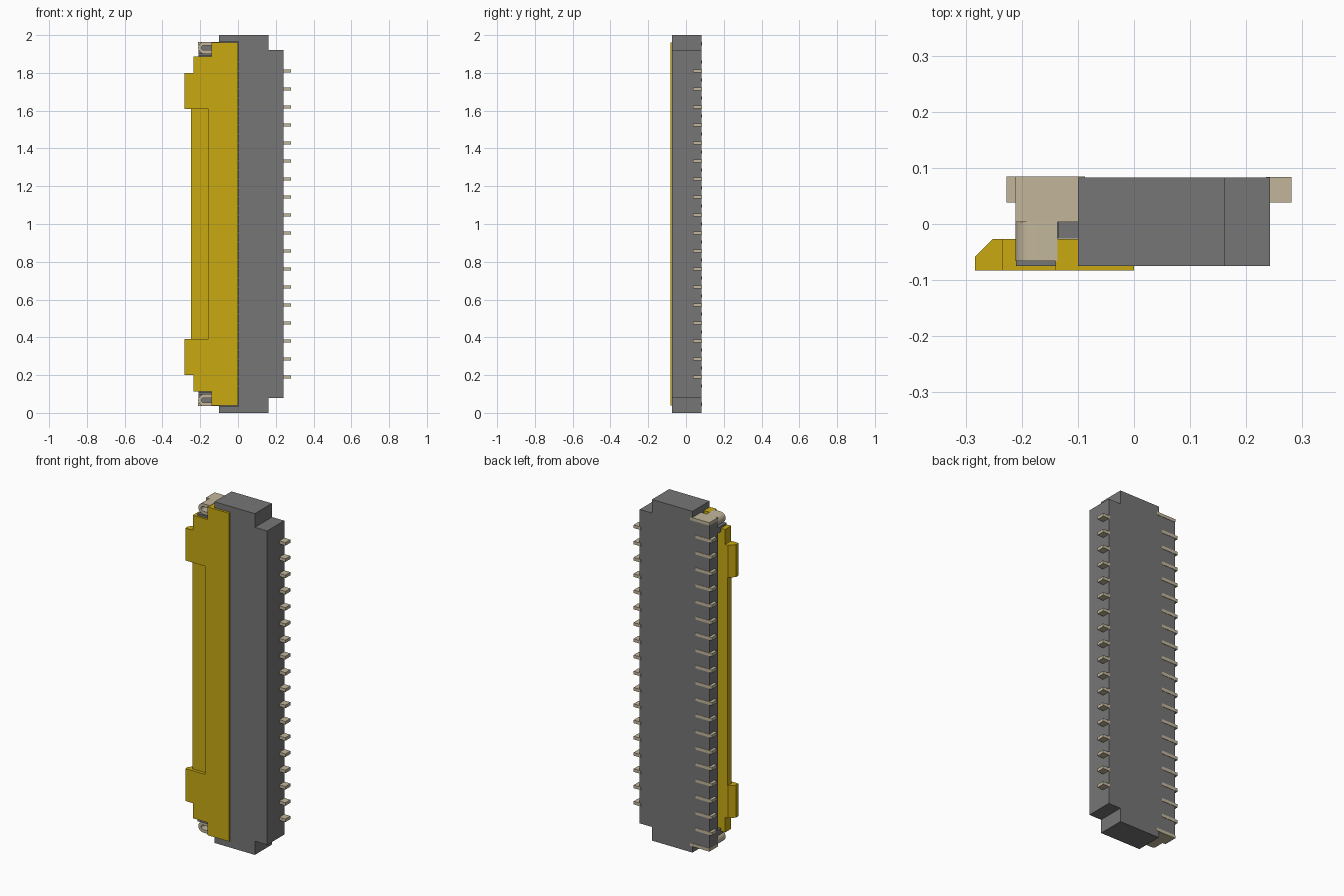
import bpy, bmesh, math

if "Cube" in bpy.data.objects:
    bpy.data.objects.remove(bpy.data.objects["Cube"])


def material(name, color):
    m = bpy.data.materials.new(name)
    m.diffuse_color = color
    m.use_nodes = True
    m.node_tree.nodes["Principled BSDF"].inputs["Base Color"].default_value = m.diffuse_color
    return m


GREY = material("grey_plastic", (0.18, 0.18, 0.18, 1))
GOLD = material("yellow_plastic", (0.58, 0.40, 0.006, 1))
TAN = material("contact_metal", (0.54, 0.47, 0.33, 1))


def prism(bm, pts, axis, a, b):
    """Extrude a 2D outline along y (pts = x,z) or z (pts = x,y)."""
    def at(p, d):
        return (p[0], d, p[1]) if axis == 'y' else (p[0], p[1], d)
    lo = [bm.verts.new(at(p, a)) for p in pts]
    hi = [bm.verts.new(at(p, b)) for p in pts]
    bm.faces.new(lo)
    bm.faces.new(hi[::-1])
    n = len(pts)
    for i in range(n):
        j = (i + 1) % n
        bm.faces.new((lo[j], lo[i], hi[i], hi[j]))


def box(bm, x0, x1, y0, y1, z0, z1):
    prism(bm, [(x0, y0), (x1, y0), (x1, y1), (x0, y1)], 'z', z0, z1)


def flip(pts):
    """Append the top half of an outline mirrored about z = 1."""
    return pts + [(x, 2 - z) for x, z in reversed(pts)]


def finish(bm, name, mat=None):
    bmesh.ops.recalc_face_normals(bm, faces=bm.faces)
    me = bpy.data.meshes.new(name)
    bm.to_mesh(me)
    bm.free()
    ob = bpy.data.objects.new(name, me)
    bpy.context.collection.objects.link(ob)
    if mat:
        me.materials.append(mat)
    return ob


def cut(target, name, *dims):
    bm = bmesh.new()
    box(bm, *dims)
    c = finish(bm, name)
    c.hide_render = True
    c.hide_viewport = True
    mod = target.modifiers.new(name, 'BOOLEAN')
    mod.operation = 'DIFFERENCE'
    mod.solver = 'EXACT'
    mod.object = c


# Housing: stepped outline, lever recess, cable slot, pockets for the clips
bm = bmesh.new()
prism(bm, flip([(-0.21, 0.054), (-0.1, 0.054), (-0.1, 0), (0.162, 0),
                (0.162, 0.08), (0.242, 0.08)]), 'y', -0.075, 0.083)
housing = finish(bm, "housing", GREY)
cut(housing, "lever_recess_cutter", -0.3, 0.002, -0.1, -0.026, 0.035, 1.965)
cut(housing, "cable_slot_cutter", -0.31, 0.16, -0.04, 0.005, 0.13, 1.87)
for k, (z0, z1) in enumerate([(-0.1, 0.105), (1.895, 2.1)]):
    cut(housing, f"clip_pocket_cutter_{k}", -0.32, -0.135, -0.12, 0.004, z0, z1)

# Small posts between clip and lever
bm = bmesh.new()
for z in (0.098, 1.89):
    box(bm, -0.21, -0.14, -0.075, 0.01, z, z + 0.012)
finish(bm, "housing_posts", GREY)

# Lever: main slab, recessed middle strip, two chamfered tabs
bm = bmesh.new()
prism(bm, flip([(0, 0.038), (-0.14, 0.038), (-0.14, 0.112), (-0.235, 0.112),
                (-0.235, 0.39), (-0.155, 0.39)]), 'y', -0.083, -0.027)
box(bm, -0.25, -0.155, -0.065, -0.027, 0.39, 1.61)
box(bm, -0.25, -0.235, -0.065, -0.027, 0.385, 0.39)
for z0, z1 in ((0.2, 0.39), (1.61, 1.8)):
    prism(bm, [(-0.235, -0.083), (-0.283, -0.083), (-0.283, -0.058),
               (-0.252, -0.027), (-0.235, -0.027)], 'z', z0, z1)
finish(bm, "lever", GOLD)

# Retention clips: flat end plate plus a U-bent strip
r_out, r_in, zc, xc = 0.031, 0.013, 0.067, -0.18
angles = [math.radians(90 + 180 * i / 10) for i in range(11)]
u = ([(-0.14, zc + r_out)]
     + [(xc + r_out * math.cos(a), zc + r_out * math.sin(a)) for a in angles]
     + [(-0.136, zc - r_out), (-0.136, zc - r_in)]
     + [(xc + r_in * math.cos(a), zc + r_in * math.sin(a)) for a in reversed(angles)]
     + [(-0.14, zc + r_in)])
for name, top in (("lower_clip", False), ("upper_clip", True)):
    def side(z):
        return 2 - z if top else z
    bm = bmesh.new()
    prism(bm, [(x, side(z)) for x, z in u], 'y', -0.066, 0.005)
    box(bm, -0.211, -0.087, 0.004, 0.085, *sorted((side(0.036), side(0.054))))
    clip = finish(bm, name, TAN)
    bpy.context.view_layer.objects.active = clip
    clip.select_set(True)
    bpy.ops.object.shade_smooth_by_angle(angle=math.radians(35))
    clip.select_set(False)

# Contacts: right-hand row of 18, staggered left-hand row of 19
PITCH, HALF = 0.0953, 0.009
bm = bmesh.new()
for i in range(18):
    z = 1 + (i - 8.5) * PITCH
    box(bm, 0.235, 0.281, 0.038, 0.084, z - HALF, z + HALF)
    box(bm, -0.05, 0.16, -0.024, -0.012, z - HALF, z + HALF)
finish(bm, "right_contacts", TAN)
bm = bmesh.new()
for i in range(19):
    z = 1 + (i - 9) * PITCH
    box(bm, -0.227, -0.12, 0.038, 0.085, z - HALF, z + HALF)
    box(bm, -0.05, 0.16, -0.024, -0.012, z - HALF, z + HALF)
finish(bm, "left_contacts", TAN)
